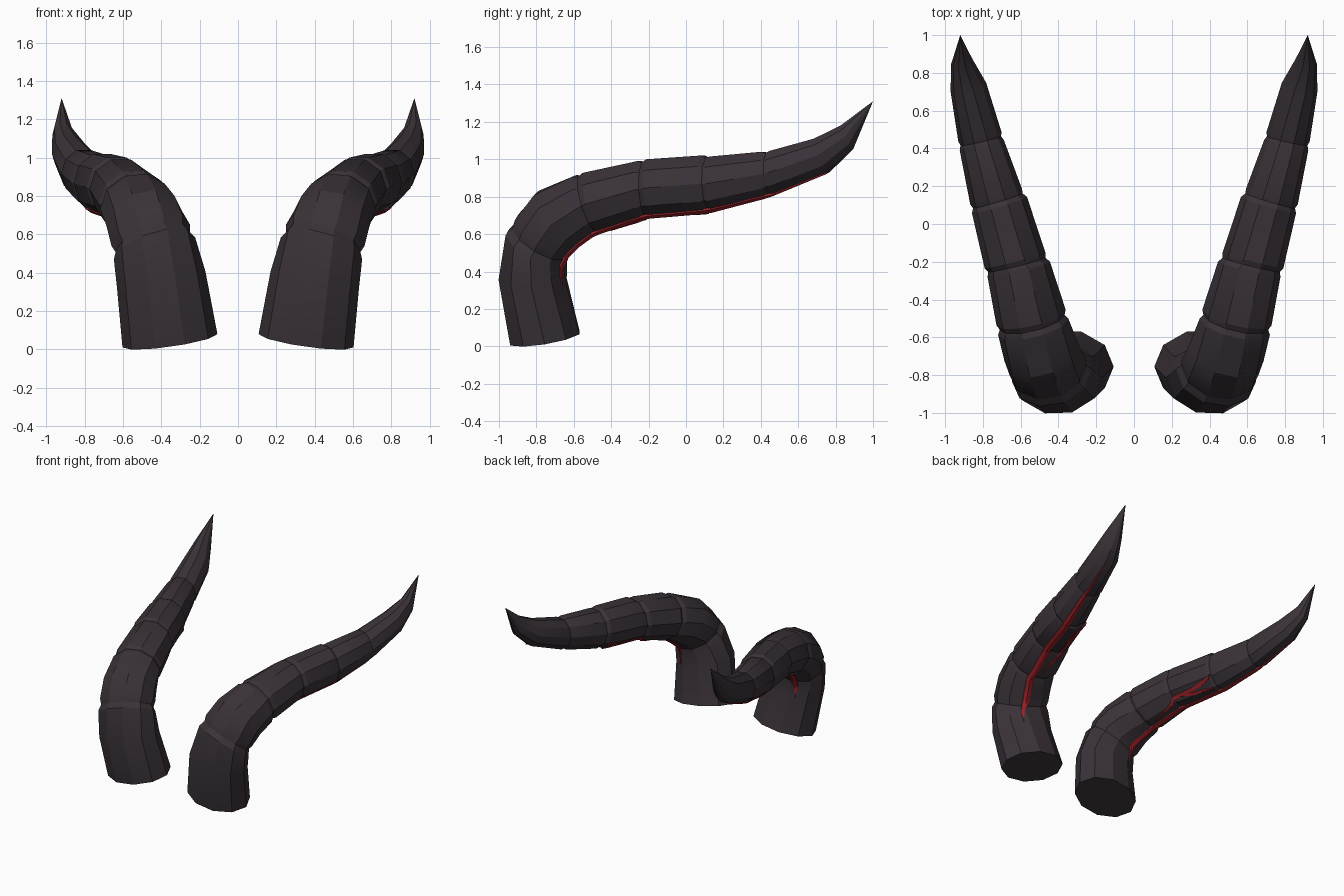
import bpy, bmesh, math
from mathutils import Vector

if "Cube" in bpy.data.objects:
    bpy.data.objects.remove(bpy.data.objects["Cube"])

SIDES = 10
STEP = 2 * math.pi / SIDES

# Horn rings: centre x, top (y, z), bottom (y, z), half width, sideways lean, sideways drop
RINGS = [
    (0.355, -0.94, 0.015, -0.57, 0.075, 0.25, 0.0, -0.14),
    (0.40, -1.00, 0.37, -0.64, 0.35, 0.235, 0.03, -0.20),
    (0.435, -0.955, 0.61, -0.645, 0.44, 0.222, 0.15, -0.27),
    (0.455, -0.905, 0.69, -0.62, 0.50, 0.215, 0.17, -0.27),
    (0.49, -0.80, 0.82, -0.56, 0.55, 0.205, 0.22, -0.20),
    (0.533, -0.60, 0.91, -0.49, 0.595, 0.192, 0.23, -0.10),
    (0.545, -0.54, 0.93, -0.45, 0.61, 0.188, 0.23, -0.05),
    (0.61, -0.25, 0.99, -0.23, 0.68, 0.17, 0.24, 0.0),
    (0.63, -0.20, 1.00, -0.185, 0.69, 0.166, 0.26, 0.0),
    (0.712, 0.09, 1.02, 0.11, 0.715, 0.152, 0.30, 0.0),
    (0.73, 0.14, 1.015, 0.15, 0.722, 0.143, 0.30, 0.0),
    (0.806, 0.41, 1.04, 0.425, 0.795, 0.12, 0.24, 0.0),
    (0.816, 0.455, 1.045, 0.47, 0.81, 0.117, 0.22, 0.0),
    (0.877, 0.69, 1.11, 0.76, 0.93, 0.097, 0.25, 0.0),
    (0.912, 0.83, 1.18, 0.89, 1.055, 0.058, 0.25, 0.0),
]
TIP = Vector((0.92, 1.0, 1.31))
GROOVES = (2, 5, 7, 9, 11)      # a groove follows each of these rings


def frame(ring):
    """Centre, sideways half axis and upward half axis of one ring."""
    x, ty, tz, by, bz, w, lean, drop = ring
    centre = Vector((x, (ty + by) / 2, (tz + bz) / 2))
    side = Vector((1, -lean, drop)).normalized() * w
    up = Vector((0, ty - by, tz - bz)) / (2 * math.sin(2 * STEP))
    return centre, side, up


FRAMES = [frame(r) for r in RINGS]


def surface(s, angle, lift=0.0):
    """Point on the faceted horn at ring position s, raised by lift."""
    i = min(int(s), len(FRAMES) - 2)
    c, side, up = (a.lerp(b, s - i) for a, b in zip(FRAMES[i], FRAMES[i + 1]))
    facet = math.cos(STEP / 2) / math.cos(angle % STEP - STEP / 2)
    d = (side * math.cos(angle) + up * math.sin(angle)) * facet
    return c + d + d.normalized() * lift


def material(name, colour):
    m = bpy.data.materials.new(name)
    m.diffuse_color = (*colour, 1)
    m.use_nodes = True
    m.node_tree.nodes["Principled BSDF"].inputs["Base Color"].default_value = m.diffuse_color
    return m


DARK = material("dark horn", (0.042, 0.032, 0.040))
RED = material("deep red", (0.34, 0.018, 0.024))


def finish(bm, name, mat, angle):
    """Turn a bmesh into a mirrored, shaded object."""
    mesh = bpy.data.meshes.new(name)
    bm.to_mesh(mesh)
    bm.free()
    mesh.materials.append(mat)
    ob = bpy.data.objects.new(name, mesh)
    bpy.context.collection.objects.link(ob)
    bpy.ops.object.select_all(action='DESELECT')
    ob.select_set(True)
    bpy.context.view_layer.objects.active = ob
    bpy.ops.object.shade_smooth_by_angle(angle=math.radians(angle))
    mirror = ob.modifiers.new("mirror", 'MIRROR')
    mirror.use_mirror_merge = False
    return ob


def bridge(bm, rows, closed):
    """Quads between successive rows of vertices."""
    n = len(rows[0])
    for a, b in zip(rows, rows[1:]):
        for j in range(n if closed else n - 1):
            k = (j + 1) % n
            bm.faces.new((a[j], b[j], b[k], a[k]))


# Horns: ringed segments with a pinched groove between each pair
bm = bmesh.new()
rows = []
for i, (c, side, up) in enumerate(FRAMES):
    loop = [surface(i, j * STEP) for j in range(SIDES)]
    rows.append([bm.verts.new(p) for p in loop])
    if i in GROOVES:
        mid = c.lerp(FRAMES[i + 1][0], 0.5)
        pinch = [mid + (surface(i + 0.5, j * STEP) - mid) * 0.93 for j in range(SIDES)]
        rows.append([bm.verts.new(p) for p in pinch])
bridge(bm, rows, True)
bm.faces.new(rows[0])
tip = bm.verts.new(TIP)
for j in range(SIDES):
    bm.faces.new((rows[-1][j], tip, rows[-1][(j + 1) % SIDES]))
bmesh.ops.recalc_face_normals(bm, faces=bm.faces)
finish(bm, "horns", DARK, 25)


def streak(name, path, half_width, steps):
    """Thin tapered ribbon along the horn; path holds (ring position, degrees)."""
    bm = bmesh.new()
    rows = []
    for n in range(steps + 1):
        t = n / steps
        f = t * (len(path) - 1)
        i = min(int(f), len(path) - 2)
        s, deg = (a + (b - a) * (f - i) for a, b in zip(path[i], path[i + 1]))
        taper = min(1, 4 * t, 4 * (1 - t)) + 0.03
        radius = FRAMES[int(round(s))][1].length
        half = half_width * taper / radius
        rows.append([bm.verts.new(surface(s, math.radians(deg) + k * half, lift))
                     for k, lift in ((-1, -0.004), (-0.85, 0.006), (0, 0.008),
                                     (0.85, 0.006), (1, -0.004))])
    bridge(bm, rows, False)
    finish(bm, name, RED, 30)


# Red streaks on the underside
streak("main_streak", [(1, -60), (3, -72), (7, -74), (10, -74), (13, -72)], 0.03, 48)
streak("branch_streak", [(6.2, -92), (7.4, -120), (8.5, -126), (9.4, -150)], 0.017, 24)
streak("short_streak", [(8.1, -122), (8.5, -112), (9.0, -106)], 0.012, 12)
